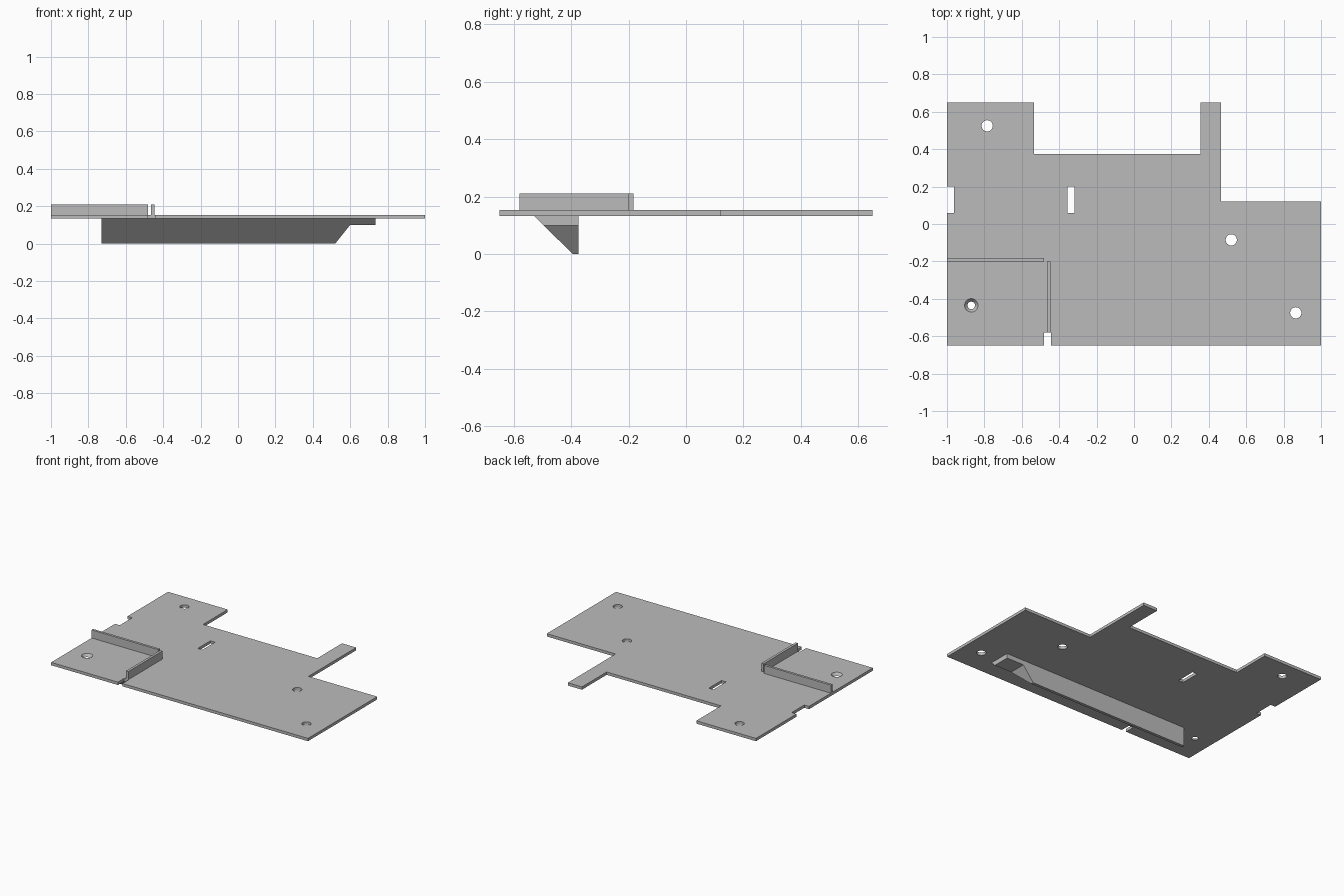
import bpy
import bmesh
from mathutils import Vector

cube = bpy.data.objects.get("Cube")
if cube:
    bpy.data.objects.remove(cube, do_unlink=True)

GREY = (0.5, 0.5, 0.5, 1)
metal = bpy.data.materials.new("plain grey")
metal.use_nodes = True
metal.diffuse_color = GREY
metal.node_tree.nodes["Principled BSDF"].inputs["Base Color"].default_value = GREY

BOTTOM, TOP, WALL_TOP = 0.133, 0.153, 0.21


def finish(name, bm):
    bmesh.ops.recalc_face_normals(bm, faces=bm.faces)
    mesh = bpy.data.meshes.new(name)
    bm.to_mesh(mesh)
    bm.free()
    mesh.materials.append(metal)
    obj = bpy.data.objects.new(name, mesh)
    bpy.context.collection.objects.link(obj)
    return obj


def prism(name, points, offset):
    """Extrude a closed outline of 3D points along an offset."""
    bm = bmesh.new()
    face = bm.faces.new([bm.verts.new(p) for p in points])
    new = bmesh.ops.extrude_face_region(bm, geom=[face])["geom"]
    verts = [v for v in new if isinstance(v, bmesh.types.BMVert)]
    bmesh.ops.translate(bm, verts=verts, vec=Vector(offset))
    return finish(name, bm)


def box(name, x0, x1, y0, y1, z0, z1):
    corners = [(x0, y0, z0), (x1, y0, z0), (x1, y1, z0), (x0, y1, z0)]
    return prism(name, corners, (0, 0, z1 - z0))


def cone(name, x, y, r_low, r_high, z0, z1):
    bm = bmesh.new()
    bmesh.ops.create_cone(bm, cap_ends=True, segments=32, radius1=r_low,
                          radius2=r_high, depth=z1 - z0)
    bmesh.ops.translate(bm, verts=bm.verts, vec=(x, y, (z0 + z1) / 2))
    return finish(name, bm)


def cut(target, cutter, operation="DIFFERENCE"):
    """Apply a boolean and discard the cutter."""
    cutter.hide_render = True
    mod = target.modifiers.new("cut", "BOOLEAN")
    mod.operation, mod.solver, mod.object = operation, "EXACT", cutter
    graph = bpy.context.evaluated_depsgraph_get()
    result = bpy.data.meshes.new_from_object(target.evaluated_get(graph))
    target.modifiers.clear()
    target.data = result
    bpy.data.objects.remove(cutter, do_unlink=True)


# Base plate with its stepped outline, edge notches and rear tab
outline = [(-1, -0.65), (-0.48, -0.65), (-0.48, -0.58), (-0.445, -0.58),
           (-0.445, -0.65), (1, -0.65), (1, 0.12), (0.465, 0.12),
           (0.465, 0.65), (0.355, 0.65), (0.355, 0.375), (-0.535, 0.375),
           (-0.535, 0.65), (-1, 0.65), (-1, 0.2), (-0.963, 0.2),
           (-0.963, 0.06), (-1, 0.06)]
plate = prism("base_plate", [(x, y, BOTTOM) for x, y in outline],
              (0, 0, TOP - BOTTOM))

# Round holes, slot and countersunk hole
for x, y in [(-0.785, 0.525), (0.52, -0.085), (0.865, -0.475)]:
    cut(plate, cone("hole_cutter", x, y, 0.03, 0.03, 0.1, 0.2))
cut(plate, box("slot_cutter", -0.355, -0.318, 0.06, 0.2, 0.1, 0.2))
cut(plate, cone("countersink_cutter", -0.87, -0.435, 0.012, 0.044, 0.123, 0.163))

# Upright flanges around the front right corner
box("side_flange", -1, -0.48, -0.2, -0.183, TOP, WALL_TOP)
box("front_flange", -0.465, -0.447, -0.58, -0.2, TOP, WALL_TOP)

# Wedge rib below the plate, cut away at its left end
wedge = [(-0.53, BOTTOM), (-0.395, 0), (-0.375, 0), (-0.375, BOTTOM)]
rib = prism("under_rib", [(-0.73, y, z) for y, z in wedge], (1.465, 0, 0))
relief = [(0.52, 0), (0.6, 0.1), (0.8, 0.1), (0.8, -0.1), (0.44, -0.1)]
cut(rib, prism("relief_cutter", [(x, -0.7, z) for x, z in relief], (0, 0.5, 0)))

# Smooth the hole walls, keep the sharp edges
bpy.ops.object.select_all(action="DESELECT")
plate.select_set(True)
bpy.context.view_layer.objects.active = plate
bpy.ops.object.shade_smooth_by_angle()
